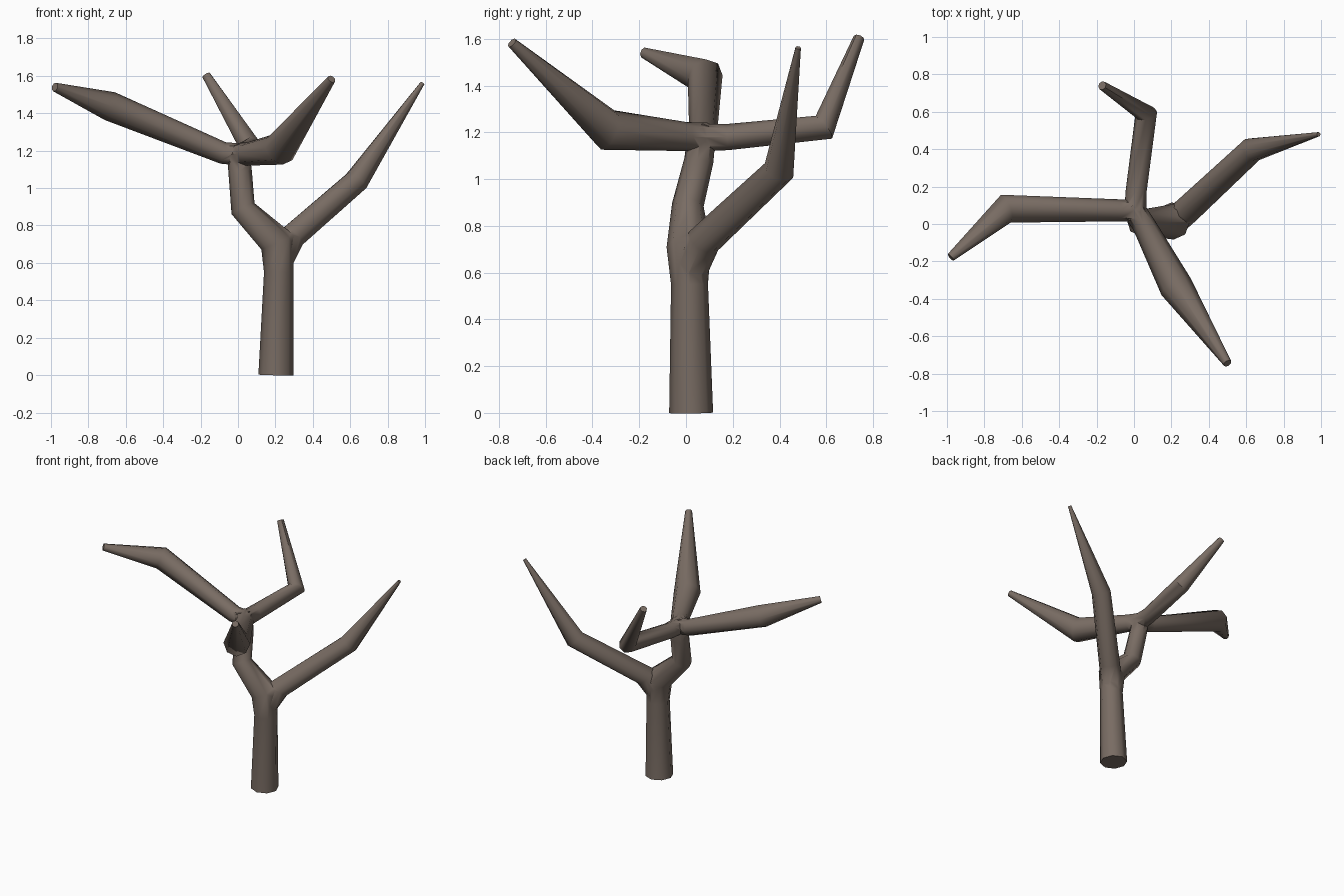
import bpy, bmesh, math
from mathutils import Vector

if "Cube" in bpy.data.objects:
    bpy.data.objects.remove(bpy.data.objects["Cube"])

SIDES = 8

bark = bpy.data.materials.new("brown bark")
bark.diffuse_color = (0.19, 0.15, 0.125, 1)
bark.use_nodes = True
bark.node_tree.nodes["Principled BSDF"].inputs["Base Color"].default_value = bark.diffuse_color


def limb(name, path):
    """Tapered tube through (x, y, z, radius) points, capped at both ends."""
    pts = [Vector(p[:3]) for p in path]
    dirs = [(b - a).normalized() for a, b in zip(pts, pts[1:])]
    bm = bmesh.new()
    rings = []
    normal = None
    for i, p in enumerate(pts):
        # ring plane lies halfway between the incoming and outgoing directions
        t = (dirs[max(i - 1, 0)] + dirs[min(i, len(dirs) - 1)]).normalized()
        if normal is None:
            normal = Vector((1, 0, 0)) if abs(t.x) < 0.8 else Vector((0, 0, 1))
        normal = (normal - t * normal.dot(t)).normalized()
        side = t.cross(normal)
        ring = []
        for k in range(SIDES):
            a = 2 * math.pi * k / SIDES
            ring.append(bm.verts.new(p + path[i][3] * (math.cos(a) * normal + math.sin(a) * side)))
        rings.append(ring)
    for r0, r1 in zip(rings, rings[1:]):
        for k in range(SIDES):
            n = (k + 1) % SIDES
            bm.faces.new((r0[k], r0[n], r1[n], r1[k]))
    bm.faces.new(rings[0][::-1])
    bm.faces.new(rings[-1])
    bmesh.ops.recalc_face_normals(bm, faces=bm.faces)
    me = bpy.data.meshes.new(name)
    bm.to_mesh(me)
    bm.free()
    me.materials.append(bark)
    ob = bpy.data.objects.new(name, me)
    bpy.context.collection.objects.link(ob)
    return ob


# trunk, bending left above the fork up to the crown joint
trunk = limb("tree_trunk", [
    (0.203, 0.022, 0.0, 0.094), (0.218, 0.015, 0.55, 0.079),
    (0.212, 0.012, 0.71, 0.095), (0.027, 0.008, 0.89, 0.068),
    (0.012, 0.055, 1.08, 0.063), (0.0, 0.07, 1.215, 0.06)])

# four bare branches, each with one elbow and a tapered tip
branches = [
    limb("right_branch", [
        (0.225, 0.022, 0.62, 0.074), (0.285, 0.075, 0.735, 0.074),
        (0.632, 0.398, 1.037, 0.068), (0.987, 0.48, 1.562, 0.012)]),
    limb("left_branch", [
        (0.03, 0.072, 1.178, 0.059), (-0.08, 0.073, 1.188, 0.059),
        (-0.685, 0.082, 1.438, 0.079), (-0.98, -0.178, 1.54, 0.024)]),
    limb("back_branch", [
        (0.005, 0.03, 1.177, 0.06), (0.012, 0.18, 1.18, 0.056),
        (0.065, 0.59, 1.222, 0.06), (-0.17, 0.74, 1.604, 0.024)]),
    limb("front_branch", [
        (-0.012, 0.095, 1.18, 0.061), (0.05, 0.0, 1.182, 0.062),
        (0.225, -0.335, 1.21, 0.09), (0.5, -0.745, 1.583, 0.023)]),
]

# weld the branches into one continuous skin
bpy.context.view_layer.objects.active = trunk
for b in branches:
    m = trunk.modifiers.new("join " + b.name, 'BOOLEAN')
    m.operation = 'UNION'
    m.solver = 'EXACT'
    m.object = b
    bpy.ops.object.modifier_apply(modifier=m.name)
    bpy.data.objects.remove(b, do_unlink=True)

bpy.ops.object.select_all(action='DESELECT')
trunk.select_set(True)
bpy.ops.object.shade_smooth_by_angle(angle=math.radians(50))
